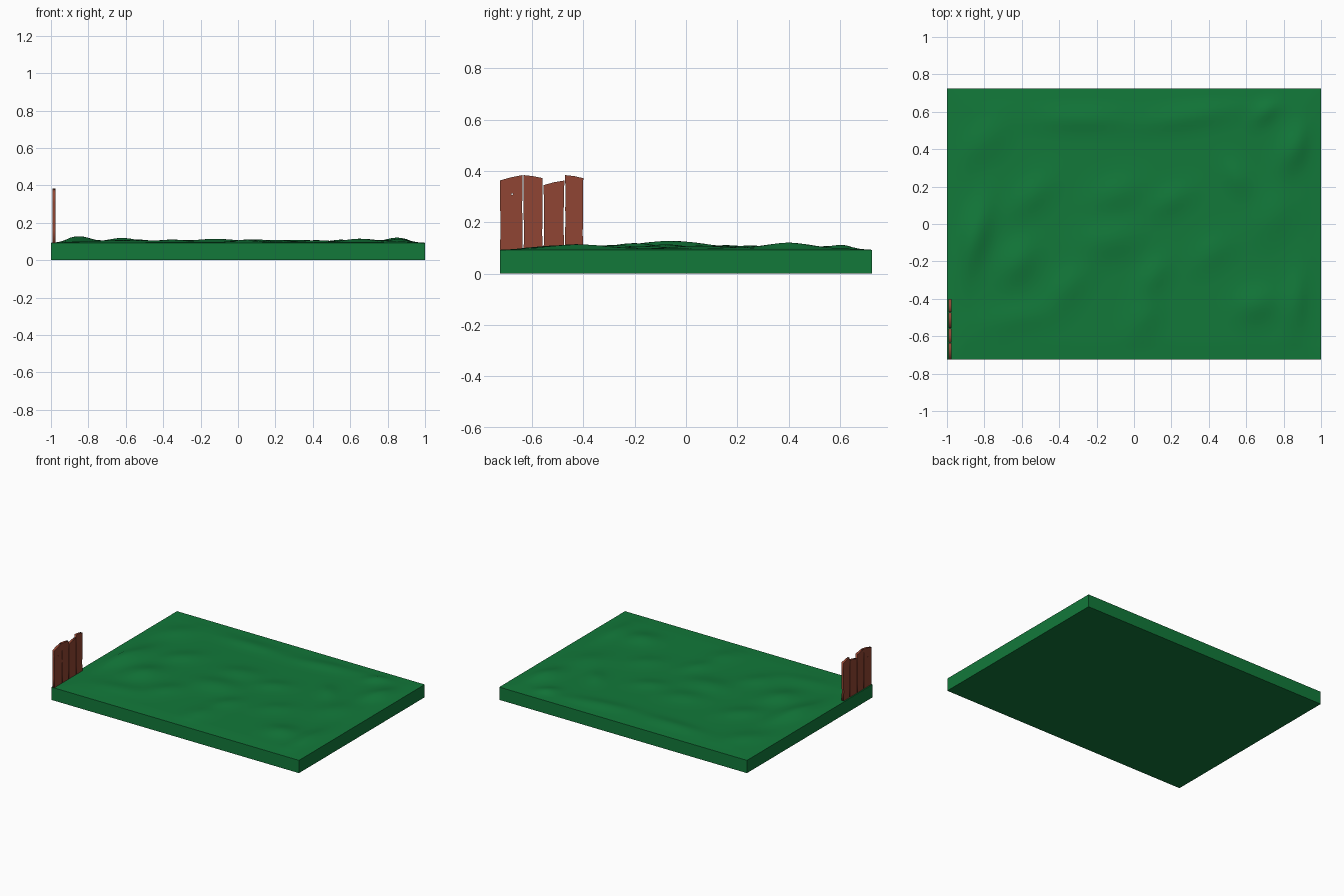
import bpy, bmesh, math, random

if "Cube" in bpy.data.objects:
    bpy.data.objects.remove(bpy.data.objects["Cube"])

random.seed(4)
HX, HY, EDGE_Z = 1.0, 0.725, 0.093


def material(name, color):
    m = bpy.data.materials.new(name)
    m.diffuse_color = (*color, 1)
    m.use_nodes = True
    m.node_tree.nodes["Principled BSDF"].inputs["Base Color"].default_value = m.diffuse_color
    return m


green = material("grass_green", (0.006, 0.19, 0.042))
brown = material("fence_brown", (0.28, 0.06, 0.033))

# Mounds on the lawn: x, y, long radius, short radius, turn in degrees, height
MOUNDS = [
    (-0.85, -0.06, 0.20, 0.075, 75, 0.031), (-0.62, -0.20, 0.13, 0.09, 60, 0.022),
    (-0.55, 0.15, 0.14, 0.08, 45, 0.014), (-0.28, 0.56, 0.24, 0.06, 0, 0.012),
    (0.28, 0.57, 0.24, 0.06, 8, 0.012), (-0.10, 0.16, 0.14, 0.09, 20, 0.014),
    (0.20, 0.13, 0.12, 0.07, 30, 0.012), (-0.12, -0.08, 0.16, 0.10, 10, 0.017),
    (0.10, -0.28, 0.12, 0.07, 60, 0.014), (0.05, -0.50, 0.12, 0.08, 70, 0.013),
    (-0.35, -0.33, 0.14, 0.08, 50, 0.013), (-0.62, -0.50, 0.20, 0.08, 10, 0.010),
    (0.65, -0.43, 0.11, 0.09, 20, 0.018), (0.86, -0.42, 0.16, 0.06, 85, 0.017),
    (0.55, 0.25, 0.10, 0.06, 120, 0.013), (0.85, 0.40, 0.13, 0.07, 70, 0.024),
    (0.70, 0.60, 0.08, 0.05, 45, 0.015), (0.42, -0.15, 0.13, 0.08, 40, 0.010),
    (0.75, 0.05, 0.15, 0.10, 60, 0.012), (-0.80, 0.45, 0.15, 0.09, 50, 0.013),
]


def lawn_height(x, y):
    h = 0.004
    for cx, cy, a, b, turn, top in MOUNDS:
        t = math.radians(turn)
        u = ((x - cx) * math.cos(t) + (y - cy) * math.sin(t)) / a
        v = (-(x - cx) * math.sin(t) + (y - cy) * math.cos(t)) / b
        h += top * math.exp(-(u * u + v * v))
    fade = min(1, (HX - abs(x)) / 0.1, (HY - abs(y)) / 0.1)
    return EDGE_Z + h * max(0, fade)


# Ground slab with a bumpy top
bm = bmesh.new()
bmesh.ops.create_grid(bm, x_segments=80, y_segments=58, size=1)
for v in bm.verts:
    v.co.y *= HY
    v.co.z = lawn_height(v.co.x, v.co.y)
rim = [e for e in bm.edges if e.is_boundary]
skirt = bmesh.ops.extrude_edge_only(bm, edges=rim)["geom"]
for v in skirt:
    if isinstance(v, bmesh.types.BMVert):
        v.co.z = 0
bmesh.ops.contextual_create(bm, geom=[e for e in skirt if isinstance(e, bmesh.types.BMEdge)
                                      and e.is_boundary])
bmesh.ops.recalc_face_normals(bm, faces=bm.faces)
mesh = bpy.data.meshes.new("lawn")
bm.to_mesh(mesh)
bm.free()
lawn = bpy.data.objects.new("lawn", mesh)
bpy.context.collection.objects.link(lawn)
mesh.materials.append(green)
bpy.context.view_layer.objects.active = lawn
lawn.select_set(True)
bpy.ops.object.shade_smooth_by_angle(angle=math.radians(35))


# Fence boards: rough-edged outlines with small knot holes, extruded to thickness
def board(name, y0, y1, top0, top1, knots=()):
    levels = [0.16, 0.22, 0.25, 0.31]
    rough = lambda: random.uniform(0, 0.003)
    outline = [(y0, 0.085), (y1, 0.085)]
    outline += [(y1 - rough(), z) for z in levels]
    outline += [(y1, top1), ((y0 + y1) / 2, (top0 + top1) / 2 + 0.002), (y0, top0)]
    outline += [(y0 + rough(), z) for z in reversed(levels)]
    loops = [outline]
    for y, z, r in knots:
        loops.append([(y + r * math.cos(a * math.tau / 6), z + 0.8 * r * math.sin(a * math.tau / 6))
                      for a in range(6)])
    curve = bpy.data.curves.new(name, 'CURVE')
    curve.dimensions = '2D'
    curve.fill_mode = 'BOTH'
    curve.extrude = 0.008
    for pts in loops:
        s = curve.splines.new('POLY')
        s.points.add(len(pts) - 1)
        for p, (y, z) in zip(s.points, pts):
            p.co = (y, z, 0, 1)
        s.use_cyclic_u = True
    curve.materials.append(brown)
    obj = bpy.data.objects.new(name, curve)
    obj.location.x = -0.984
    obj.rotation_euler = (math.pi / 2, 0, math.pi / 2)
    bpy.context.collection.objects.link(obj)
    bpy.ops.object.select_all(action='DESELECT')
    obj.select_set(True)
    bpy.context.view_layer.objects.active = obj
    bpy.ops.object.convert(target='MESH')


board("fence_board_1", -0.725, -0.637, 0.363, 0.384, [(-0.677, 0.31, 0.004)])
board("fence_board_2", -0.633, -0.558, 0.384, 0.372)
board("fence_board_3", -0.555, -0.474, 0.345, 0.363)
board("fence_board_4", -0.471, -0.400, 0.384, 0.372)
